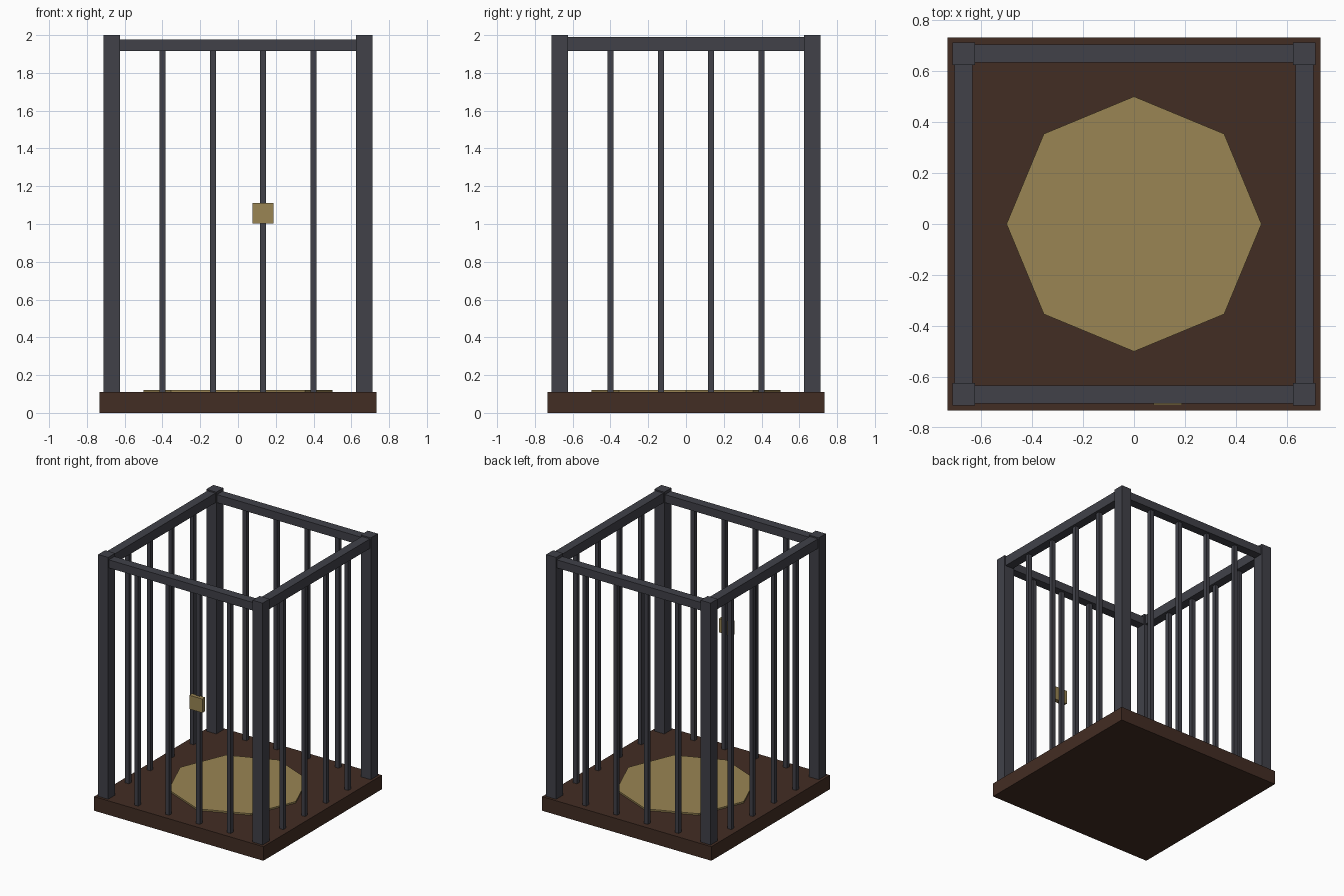
import bpy
import bmesh
import math

if "Cube" in bpy.data.objects:
    bpy.data.objects.remove(bpy.data.objects["Cube"])


def material(name, rgb):
    m = bpy.data.materials.new(name)
    m.diffuse_color = (*rgb, 1.0)
    m.use_nodes = True
    m.node_tree.nodes["Principled BSDF"].inputs["Base Color"].default_value = m.diffuse_color
    return m


IRON = material("dark iron", (0.052, 0.053, 0.066))
WOOD = material("dark wood", (0.055, 0.026, 0.017))
STRAW = material("straw tan", (0.32, 0.235, 0.087))


def finish(name, bm, mat):
    me = bpy.data.meshes.new(name)
    bm.to_mesh(me)
    bm.free()
    me.materials.append(mat)
    ob = bpy.data.objects.new(name, me)
    bpy.context.collection.objects.link(ob)
    return ob


def box(name, lo, hi, mat):
    bm = bmesh.new()
    bmesh.ops.create_cube(bm, size=1)
    for v in bm.verts:
        v.co = [(a + b) / 2 + c * (b - a) for a, b, c in zip(lo, hi, v.co)]
    return finish(name, bm, mat)


FLOOR = 0.11      # top of the base
RAIL_Z = 1.915    # underside of the top rails
MID = 0.668       # centre line of the posts, rails and bars

# Base slab
box("base", (-0.732, -0.732, 0), (0.732, 0.732, FLOOR), WOOD)

# Octagonal straw bed
bm = bmesh.new()
bmesh.ops.create_cone(bm, cap_ends=True, segments=8, radius1=0.5, radius2=0.5, depth=0.012)
for v in bm.verts:
    v.co.z += FLOOR + 0.006
finish("straw_bed", bm, STRAW)

# Corner posts
P = 0.0435
for sx in (-1, 1):
    for sy in (-1, 1):
        x, y = sx * MID, sy * MID
        box("corner_post", (x - P, y - P, FLOOR), (x + P, y + P, 2.0), IRON)

# Top rails and upright bars on all four sides
R, B, END = 0.035, 0.016, MID - P
for s in (-1, 1):
    c = s * MID
    box("cross_rail", (-END, c - R, RAIL_Z), (END, c + R, 1.978), IRON)
    box("side_rail", (c - R, -END, RAIL_Z), (c + R, END, 1.99), IRON)
    for i in range(4):
        t = -0.4 + i * 0.8 / 3
        box("cross_bar", (t - B, c - B, FLOOR), (t + B, c + B, RAIL_Z), IRON)
        box("side_bar", (c - B, t - B, FLOOR), (c + B, t + B, RAIL_Z), IRON)

# Lock plate on the front
box("lock", (0.076, -0.71, 1.002), (0.188, -0.675, 1.11), STRAW)
